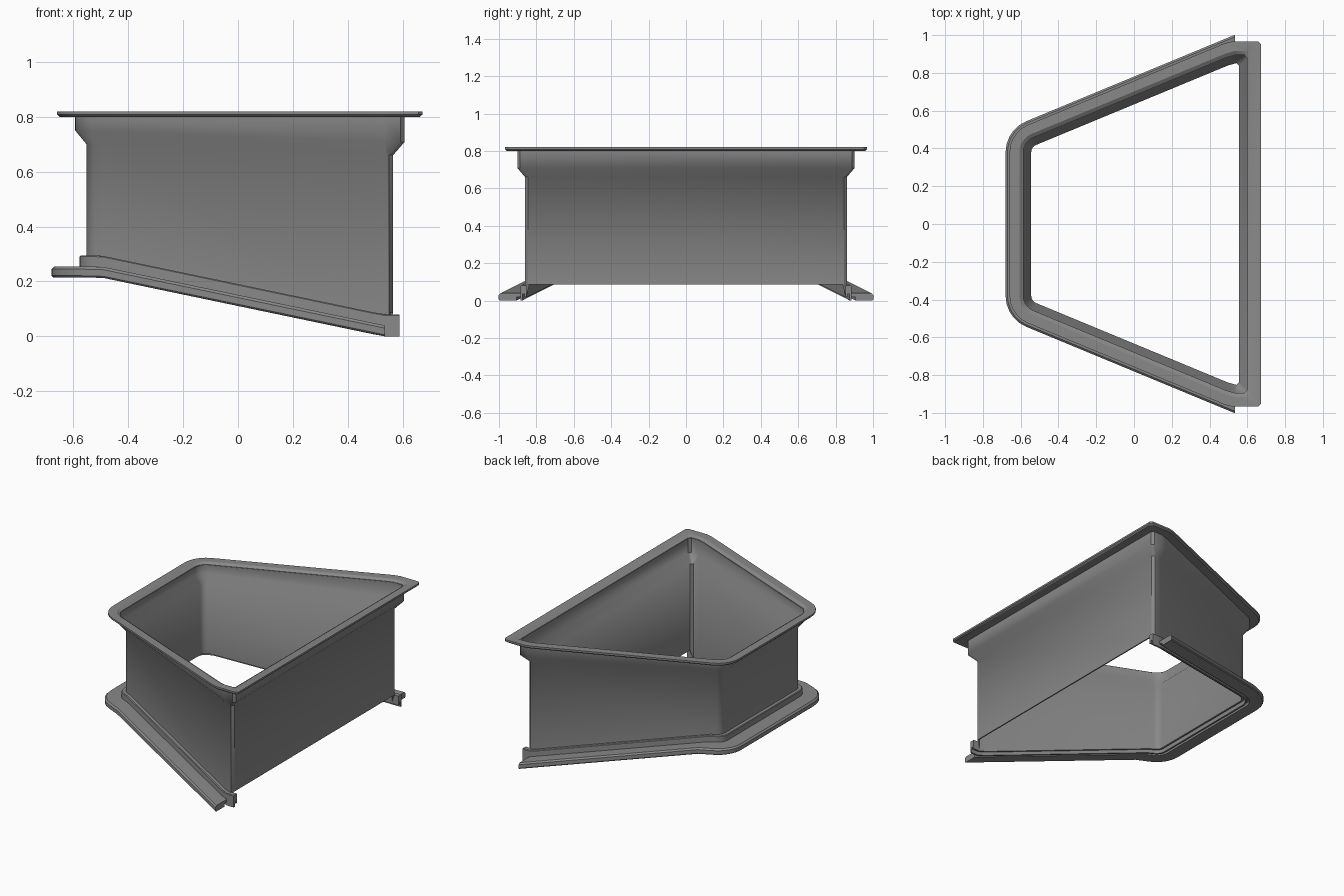
import bpy, bmesh, math

if "Cube" in bpy.data.objects:
    bpy.data.objects.remove(bpy.data.objects["Cube"])

SLOPE = math.radians(22.5)          # side walls splay outward to the right
T, C = math.tan(SLOPE), math.cos(SLOPE)
LEFT, RIGHT, HALF = -0.552, 0.565, 0.86
RAD = 0.05                          # wall corner radius on the narrow end

grey = bpy.data.materials.new("grey_metal")
grey.diffuse_color = (0.25, 0.25, 0.25, 1)
grey.use_nodes = True
grey.node_tree.nodes["Principled BSDF"].inputs["Base Color"].default_value = grey.diffuse_color


def side_y(x, d):
    """Half width of the splayed side at x, pushed outward by d."""
    return 0.849 + T * (x - 0.5) + d / C


def half_path(d, end):
    """Plan outline of the +y half, from the narrow end to the wide end."""
    cx = LEFT + RAD
    cy = side_y(cx, -RAD)
    pts = []
    for i in range(6):
        a = math.pi - (math.pi / 2 - SLOPE) * i / 5
        pts.append((cx + (RAD + d) * math.cos(a), cy + (RAD + d) * math.sin(a)))
    pts.append((-0.49, side_y(-0.49, d)))
    if end == "cut":                                  # flange stops square
        pts.append((0.535, side_y(0.535, d)))
        return pts
    y = HALF + d
    x = 0.5 + (y - side_y(0.5, d)) / T
    pts += [(x - 0.03, side_y(x - 0.03, d)), (x + 0.015, y)]
    if end == "block":                                # collar runs past the wall
        pts.append((0.588, y))
    else:                                             # closed ring, chamfered
        c = 0.015
        pts += [(RIGHT + d - c, y), (RIGHT + d, y - c)]
    return pts


def path(d, end):
    h = half_path(d, end)
    return [(x, -y) for x, y in reversed(h)] + h


def base(x):
    """Height of the sloping underside."""
    return 0.215 * min(1, max(0, (0.53 - x) / 1.03))


def sweep(name, profile, end="closed", angle=43):
    """Sweep a closed (offset, height rule) profile along the outline."""
    bm = bmesh.new()
    rings = [[bm.verts.new((x, y, z(x))) for x, y in path(d, end)] for d, z in profile]
    n, m = len(rings[0]), len(rings)
    for j in range(m):
        a, b = rings[j], rings[(j + 1) % m]
        for i in range(n if end == "closed" else n - 1):
            k = (i + 1) % n
            bm.faces.new((a[i], a[k], b[k], b[i]))
    if end != "closed":
        bm.faces.new([r[0] for r in rings])
        bm.faces.new([r[-1] for r in rings])
    bmesh.ops.recalc_face_normals(bm, faces=bm.faces)
    me = bpy.data.meshes.new(name)
    bm.to_mesh(me)
    bm.free()
    ob = bpy.data.objects.new(name, me)
    bpy.context.collection.objects.link(ob)
    me.materials.append(grey)
    bpy.ops.object.select_all(action="DESELECT")
    ob.select_set(True)
    bpy.context.view_layer.objects.active = ob
    bpy.ops.object.shade_smooth_by_angle(angle=math.radians(angle))
    return ob


def flat(z):
    return lambda x: z


def above(h):
    return lambda x: base(x) + h


def neck(z):
    """Neck kinks sit a little lower toward the wide end."""
    return lambda x: z - 0.04 * (x - LEFT) / (RIGHT - LEFT)


def wall_bottom(x):
    return base(x) + 0.03 if x < 0.545 else 0.085


# Thin wall with the flared neck
t = 0.008
sweep("wall", [(0, wall_bottom), (0, neck(0.70)), (0.042, neck(0.75)), (0.042, flat(0.805)),
               (0.042 - t, flat(0.805)), (0.042 - t, neck(0.75)),
               (-t, neck(0.70)), (-t, wall_bottom)])

# Top rim
sweep("top_rim", [(0.036, flat(0.80)), (0.098, flat(0.80)), (0.107, flat(0.808)),
                  (0.107, flat(0.82)), (0.055, flat(0.82)), (0.036, flat(0.808))], angle=30)

# Collar hugging the foot of the wall, open on the wide end
sweep("collar", [(-0.008, above(0.018)), (0.004, above(0.018)), (0.004, above(0.035)),
                 (0.014, above(0.035)), (0.014, above(0.0)), (0.025, above(0.0)),
                 (0.025, above(0.076)), (0.021, above(0.08)), (-0.008, above(0.08))],
      end="block", angle=30)

# Sloping foot flange with a groove beneath, stopping short of the wide end
sweep("foot_flange", [(0.02, above(0.02)), (0.04, above(0.02)), (0.04, above(0.0)),
                      (0.122, above(0.0)), (0.128, above(0.006)), (0.128, above(0.03)),
                      (0.118, above(0.04)), (0.02, above(0.04))], end="cut", angle=30)
